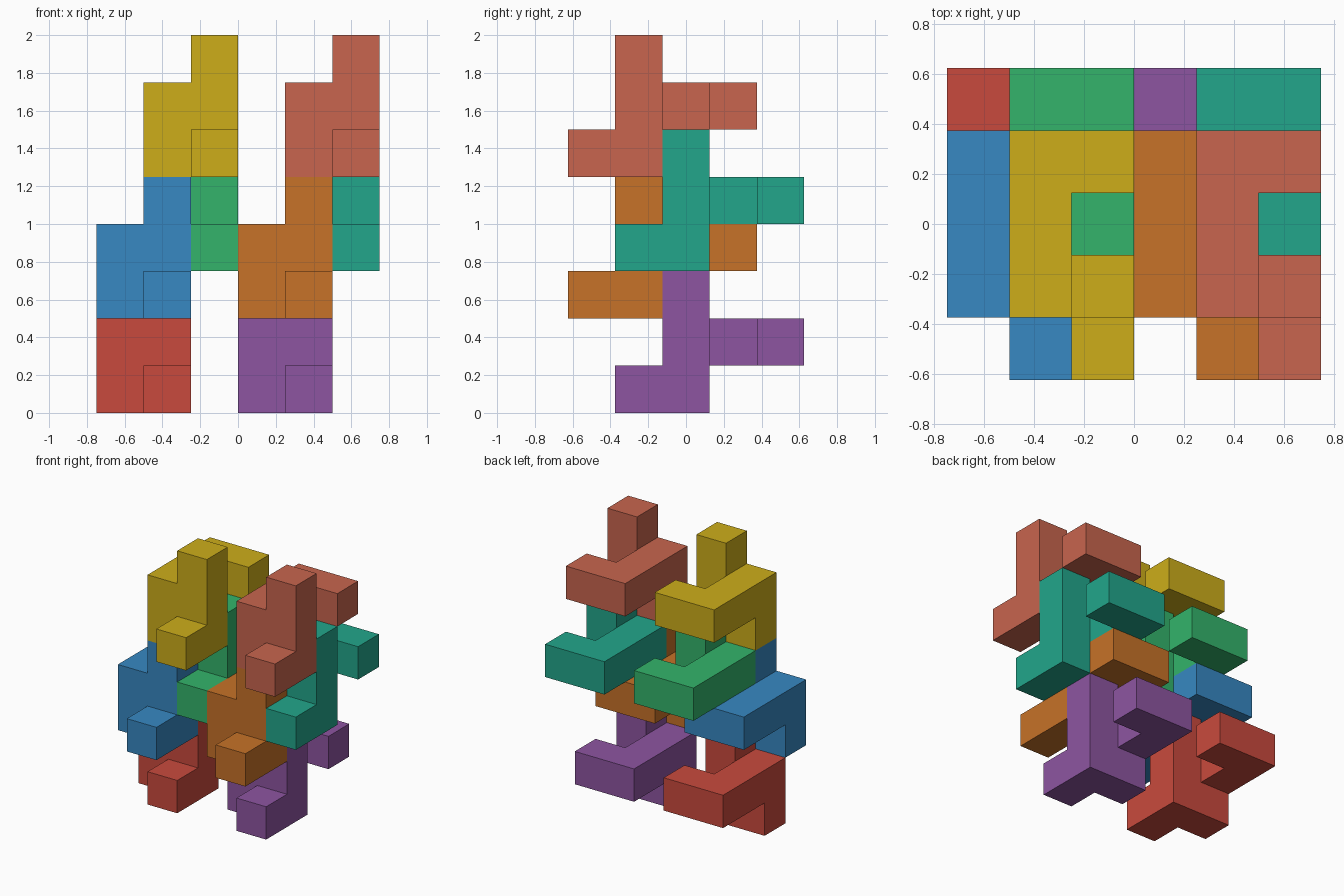
import bpy, bmesh
from mathutils import Vector

if "Cube" in bpy.data.objects:
    bpy.data.objects.remove(bpy.data.objects["Cube"])

U = 0.25  # edge of one cube cell

# Burr piece, as cells relative to the foot of its three-cell column
CELLS = [(0, 0, 0), (0, 0, 1), (0, 0, 2),        # column
         (0, -1, 0),                             # front toe
         (-1, 0, 0), (-1, 0, 1),                 # side pair
         (-1, 1, 1), (-1, 2, 1), (0, 2, 1)]      # rear arm and hook

# Column foot of each piece in one tower; the second tower repeats it 3 cells over
STACK = [(1, 2, 0), (1, 1, 2), (2, 2, 3), (2, 1, 5)]
TOWERS = [("left", 0, [("red", "C94A3D"), ("blue", "3788C2"),
                       ("green", "33B46B"), ("yellow", "CDAE1A")]),
          ("right", 3, [("purple", "8D55A1"), ("orange", "C77228"),
                        ("teal", "22A68B"), ("coral", "C8654E")])]


def linear(code):
    vals = [int(code[i:i + 2], 16) / 255 for i in (0, 2, 4)]
    return [((v + 0.055) / 1.055) ** 2.4 for v in vals] + [1.0]


def piece(name, foot, code):
    bm = bmesh.new()
    filled = set(CELLS)
    # Only the outer faces of the joined cells
    for cell in CELLS:
        for axis in range(3):
            for sign in (-1, 1):
                n = Vector((0, 0, 0))
                n[axis] = sign
                if tuple(int(c + d) for c, d in zip(cell, n)) in filled:
                    continue
                a = Vector((0, 0, 0))
                a[(axis + 1) % 3] = 0.5
                b = n.cross(a)
                mid = Vector(cell) + n * 0.5
                corners = (mid - a - b, mid + a - b, mid + a + b, mid - a + b)
                bm.faces.new([bm.verts.new(p * U) for p in corners])
    bmesh.ops.remove_doubles(bm, verts=bm.verts, dist=1e-4)
    bmesh.ops.recalc_face_normals(bm, faces=bm.faces)
    bmesh.ops.dissolve_limit(bm, angle_limit=0.01, verts=bm.verts, edges=bm.edges)
    mesh = bpy.data.meshes.new(name)
    bm.to_mesh(mesh)
    bm.free()
    mat = bpy.data.materials.new(name)
    mat.diffuse_color = linear(code)
    mat.use_nodes = True
    mat.node_tree.nodes["Principled BSDF"].inputs["Base Color"].default_value = mat.diffuse_color
    mesh.materials.append(mat)
    ob = bpy.data.objects.new(name, mesh)
    ob.location = ((foot[0] - 2.5) * U, (foot[1] - 2) * U, (foot[2] + 0.5) * U)
    bpy.context.collection.objects.link(ob)


for side, shift, colours in TOWERS:
    for (x, y, z), (colour, code) in zip(STACK, colours):
        piece(f"{side}_tower_{colour}_piece", (x + shift, y, z), code)
